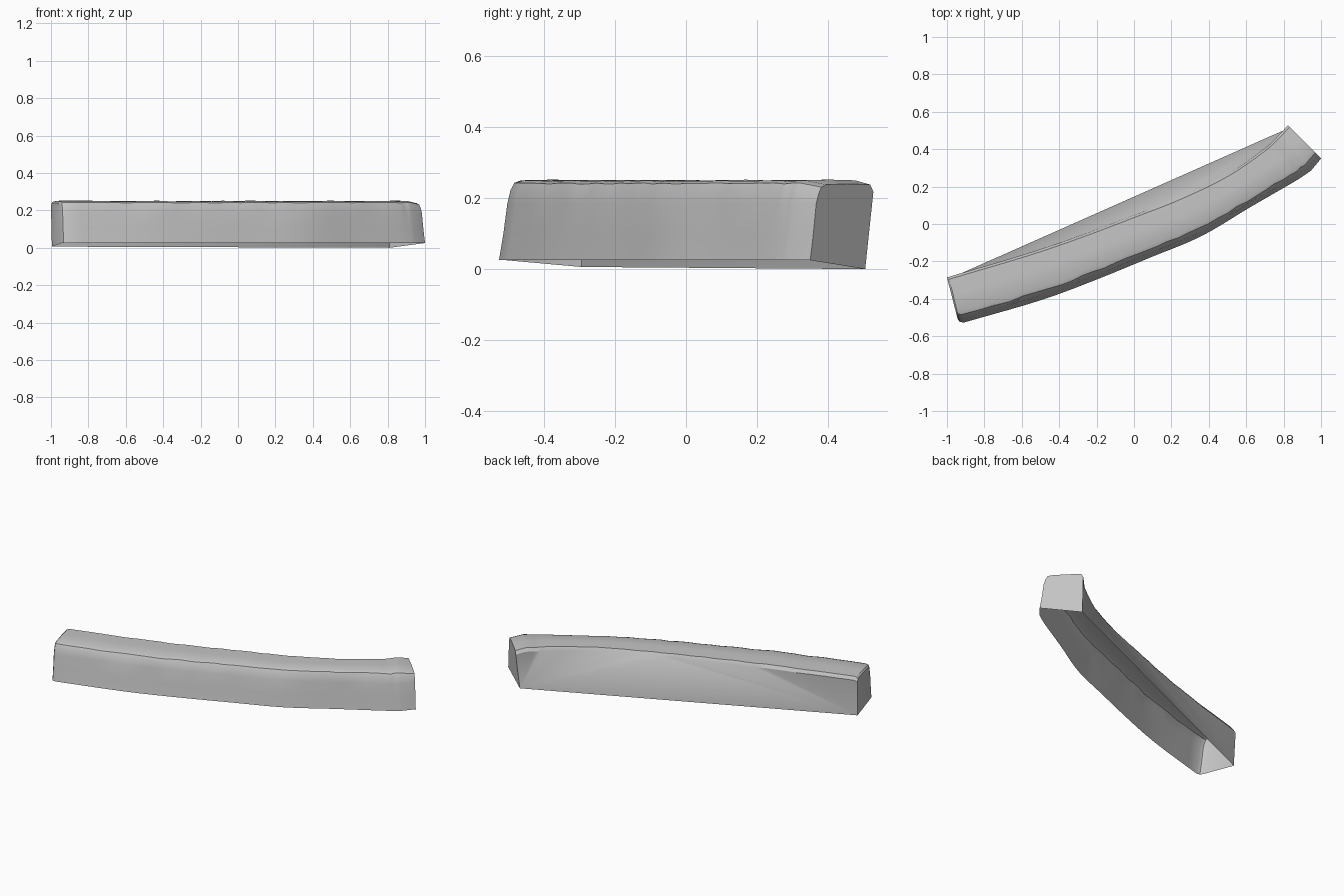
import bpy, bmesh, math, random
from mathutils import Vector

if "Cube" in bpy.data.objects:
    bpy.data.objects.remove(bpy.data.objects["Cube"])

random.seed(4)

stone = bpy.data.materials.new("grey stone")
stone.use_nodes = True
GREY = (0.56, 0.56, 0.56, 1)
stone.diffuse_color = GREY
stone.node_tree.nodes["Principled BSDF"].inputs["Base Color"].default_value = GREY

# Plan of the curb: matching points on the front foot and the back top edge
FRONT = [(-.91, -.527), (-.5, -.408), (-.2, -.297), (.085, -.18), (.36, -.065),
         (.625, .092), (.86, .228), (.945, .284)]
BACK = [(-.975, -.278), (-.58, -.16), (-.3, -.066), (0, .047), (.25, .145),
        (.5, .266), (.70, .405), (.785, .487)]

# Cross-section: share of the way from front foot to back edge, and height
PROFILE = [(0, .025), (.05, .1), (.095, .185), (.13, .222), (.175, .243),
           (.25, .25), (.6, .252), (.95, .25), (1, .23)]
# The back foot runs straight between these two corners
FOOT_LEFT, FOOT_RIGHT = (-.995, -.295, .006), (.81, .505, 0)


def smooth_path(pts, per_span):
    """Points on a Catmull-Rom curve through pts."""
    pts = [Vector(p) for p in pts]
    pts = [2 * pts[0] - pts[1]] + pts + [2 * pts[-1] - pts[-2]]
    out = []
    for a, b, c, d in zip(pts, pts[1:], pts[2:], pts[3:]):
        for i in range(per_span):
            t = i / per_span
            out.append(.5 * (2 * b + (c - a) * t + (2 * a - 5 * b + 4 * c - d) * t * t
                             + (3 * b - a - 3 * c + d) * t ** 3))
    return out + [pts[-2]]


# Stations along the curb, with a rounded left corner and a chamfered right end
front = smooth_path(FRONT, 5)
back = smooth_path(BACK, 5)
drop = [.012, .003] + [0] * len(front) + [.012]
front = [Vector((-.943, -.508)), Vector((-.932, -.523))] + front + [Vector((1, .35))]
back = [Vector((-1, -.285)), Vector((-.99, -.283))] + back + [Vector((.823, .528))]

bm = bmesh.new()
rows = []
for i, (f, b) in enumerate(zip(front, back)):
    row = []
    worn = 2 < i < len(front) - 3
    wear = random.uniform(-.02, .02) if worn else 0
    dip = random.uniform(0, .004) if worn else 0
    for s, z in PROFILE:
        # Irregular wear along the rounded top front edge
        if .1 < s < .5:
            s += wear
        p = f.lerp(b, s)
        row.append(bm.verts.new((p.x, p.y, z - (drop[i] + dip if z > .2 else 0))))
    rows.append(row)

# Skin between stations; the underside stays open
for r0, r1 in zip(rows, rows[1:]):
    for j in range(len(PROFILE) - 1):
        bm.faces.new((r0[j], r1[j], r1[j + 1], r0[j + 1]))

# Back: each half fans down to its foot corner, with one large facet between
left, right = bm.verts.new(FOOT_LEFT), bm.verts.new(FOOT_RIGHT)
middle = len(rows) // 2
for i in range(len(rows) - 1):
    foot = left if i < middle else right
    bm.faces.new((rows[i][-1], rows[i + 1][-1], foot))
bm.faces.new((rows[middle][-1], right, left))

# End caps
bm.faces.new(rows[0] + [left])
bm.faces.new([right] + rows[-1][::-1])

mesh = bpy.data.meshes.new("curved_curb_stone")
bm.to_mesh(mesh)
bm.free()
mesh.materials.append(stone)
curb = bpy.data.objects.new("curved_curb_stone", mesh)
bpy.context.collection.objects.link(curb)

bpy.ops.object.select_all(action='DESELECT')
curb.select_set(True)
bpy.context.view_layer.objects.active = curb
bpy.ops.object.shade_smooth_by_angle(angle=math.radians(30))
